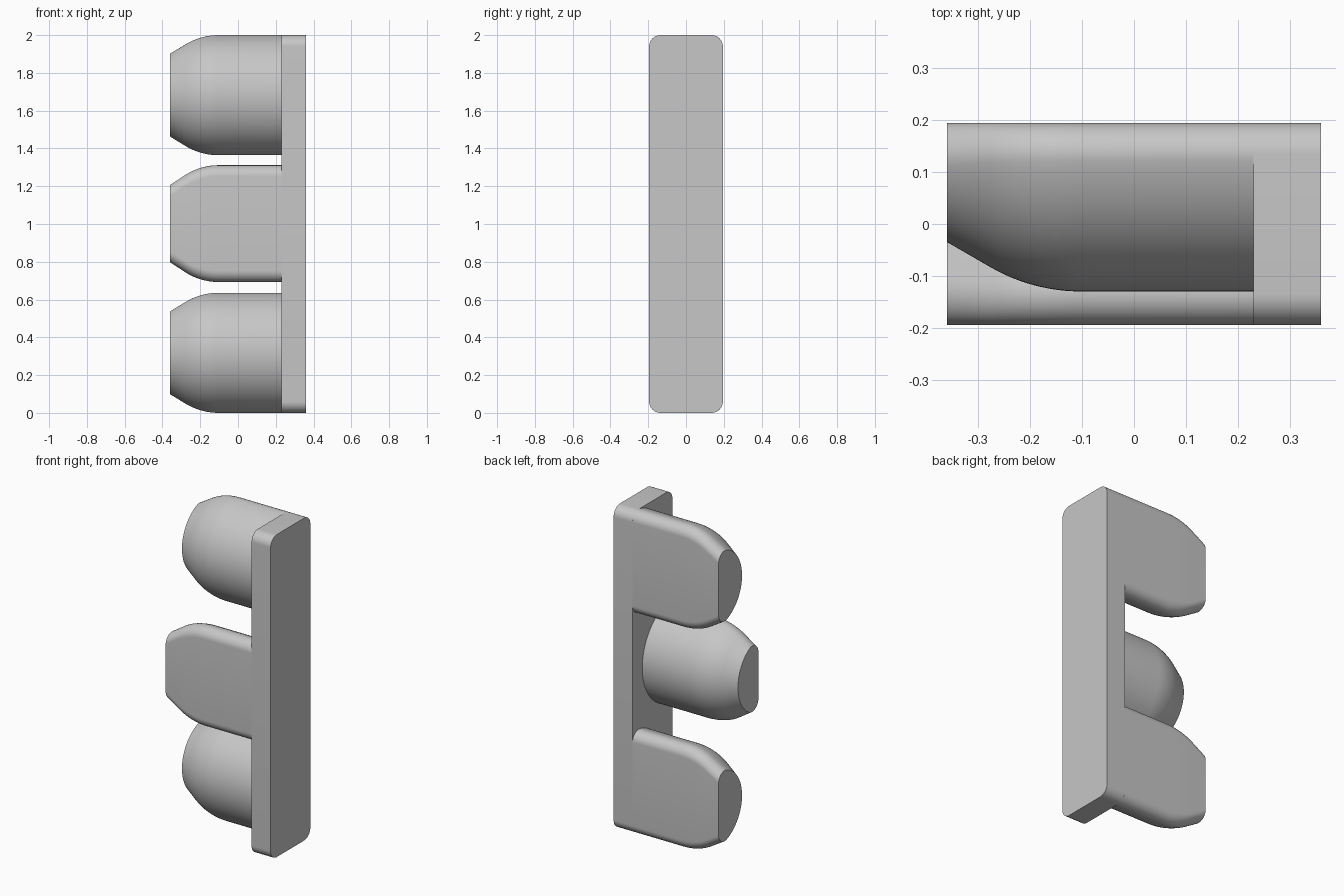
import bpy, bmesh
from math import sin, cos, pi, radians, asin, sqrt

cube = bpy.data.objects.get("Cube")
if cube:
    bpy.data.objects.remove(cube, do_unlink=True)

HALF_Y = 0.195      # half the depth of the whole part
FILLET = 0.06       # corner radius
BAR_X, END_X = 0.23, 0.36

grey = bpy.data.materials.new("light_grey")
grey.use_nodes = True
colour = (0.57, 0.57, 0.57, 1)
grey.diffuse_color = colour
grey.node_tree.nodes["Principled BSDF"].inputs["Base Color"].default_value = colour


def loft(name, sections):
    """Skin matching (x, outline) sections into a capped solid."""
    bm = bmesh.new()
    rings = [[bm.verts.new((x, y, z)) for y, z in outline] for x, outline in sections]
    for a, b in zip(rings, rings[1:]):
        for i in range(len(a)):
            j = (i + 1) % len(a)
            bm.faces.new((a[i], a[j], b[j], b[i]))
    bm.faces.new(rings[0])
    bm.faces.new(rings[-1])
    bmesh.ops.recalc_face_normals(bm, faces=bm.faces)
    mesh = bpy.data.meshes.new(name)
    bm.to_mesh(mesh)
    bm.free()
    mesh.materials.append(grey)
    obj = bpy.data.objects.new(name, mesh)
    bpy.context.collection.objects.link(obj)
    bpy.ops.object.select_all(action='DESELECT')
    obj.select_set(True)
    bpy.context.view_layer.objects.active = obj
    bpy.ops.object.shade_smooth_by_angle(angle=radians(25))
    return obj


def arc(cy, cz, r, start, end, steps):
    """Arc points; the angle is measured from +y towards +z."""
    angles = [start + (end - start) * i / steps for i in range(steps + 1)]
    return [(cy + r * cos(a), cz + r * sin(a)) for a in angles]


def dome_outline(radius, inset, side, z_mid):
    """Flat-backed round section; the flat lies inset from the circle centre."""
    reach = radius - FILLET
    tilt = asin((inset + FILLET) / reach)
    corner_z = sqrt(reach ** 2 - (inset + FILLET) ** 2)
    half = arc(-FILLET, corner_z, FILLET, 0, pi / 2 + tilt, 12)
    half += arc(inset, 0, radius, pi / 2 + tilt, pi, 32)[1:]
    half += [(y, -z) for y, z in reversed(half[:-1])]
    return [(side * (HALF_Y + y), z_mid + z) for y, z in half]


def nose_profile():
    """Radius along the peg: straight body, tangent arc, 30 degree taper."""
    full, bend, start = 0.325, 0.35, -0.102
    points = [(BAR_X, full)]
    for i in range(13):
        a = radians(30) * i / 12
        points.append((start - bend * sin(a), full - bend * (1 - cos(a))))
    return points + [(-END_X, 0.23)]


# Backing bar with rounded long corners
bar = []
for k, (sy, sz) in enumerate([(1, 1), (-1, 1), (-1, -1), (1, -1)]):
    bar += arc(sy * (HALF_Y - FILLET), 1 + sz * (1 - FILLET), FILLET,
               k * pi / 2, (k + 1) * pi / 2, 12)
loft("backing_bar", [(BAR_X, bar), (END_X, bar)])

# Three pegs, the middle one facing the other way
for name, z_mid, side, inset in [("lower_peg", 0.318, 1, 0.0),
                                 ("middle_peg", 1.002, -1, 0.03),
                                 ("upper_peg", 1.682, 1, 0.0)]:
    loft(name, [(x, dome_outline(r, inset, side, z_mid)) for x, r in nose_profile()])
